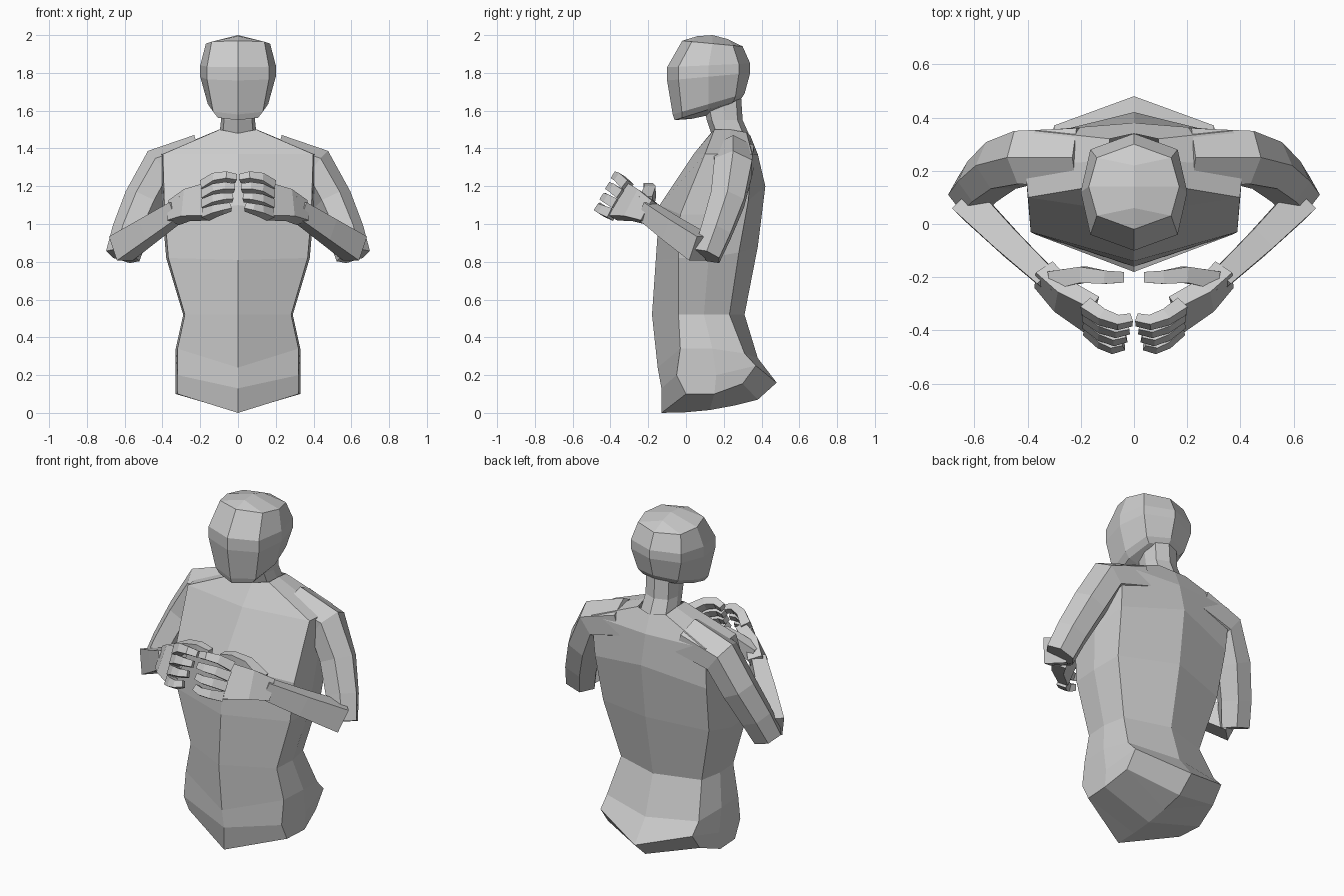
import bpy, bmesh
from math import cos, sin, pi
from mathutils import Vector

cube = bpy.data.objects.get("Cube")
if cube:
    bpy.data.objects.remove(cube, do_unlink=True)

clay = bpy.data.materials.new("clay_grey")
clay.use_nodes = True
GREY = (0.6, 0.6, 0.6, 1)
clay.diffuse_color = GREY
clay.node_tree.nodes["Principled BSDF"].inputs["Base Color"].default_value = GREY


def finish(name, bm):
    """Mirror the left half to the right and make a flat shaded object."""
    geom = bm.verts[:] + bm.edges[:] + bm.faces[:]
    bmesh.ops.mirror(bm, geom=geom, axis='X', merge_dist=0.001)
    bmesh.ops.recalc_face_normals(bm, faces=bm.faces)
    mesh = bpy.data.meshes.new(name)
    bm.to_mesh(mesh)
    bm.free()
    mesh.materials.append(clay)
    bpy.context.collection.objects.link(bpy.data.objects.new(name, mesh))


def oval(width, front, back, z, rise=0):
    """Half ring with chamfered corners, climbing by rise from front to back."""
    inset = 0.3 * width
    outline = [(0, front), (0.82 * width, front + inset), (width, (front + back) / 2),
               (0.82 * width, back - inset), (0, back)]
    return [Vector((x, y, z + rise * (y - front) / (back - front))) for x, y in outline]


def trunk(width, front, corner, rear, back, front_z, side_z, back_z, lift=0):
    """Half ring with ridged front and back; lift raises the rear corner."""
    return [Vector((0, front, front_z)),
            Vector((0.97 * width, corner, side_z)),
            Vector((width, corner * 0.5 + rear * 0.5, side_z)),
            Vector((0.91 * width, rear, (side_z + back_z) / 2 + lift)),
            Vector((0, back, back_z))]


def seam(ring, bulge):
    """Centre line arc between the ends of a half ring, used to close it."""
    n = len(ring) - 1
    up = Vector((0, 0, bulge))
    return [ring[0].lerp(ring[n], i / n) + up * sin(pi * i / n) for i in range(n + 1)]


def half_loft(name, rings):
    """Skin half rings that run from front centre round the left to back centre."""
    bm = bmesh.new()
    rows = [[bm.verts.new(p) for p in ring] for ring in rings]
    for lo, hi in zip(rows, rows[1:]):
        for i in range(len(lo) - 1):
            bm.faces.new((lo[i], lo[i + 1], hi[i + 1], hi[i]))
    bmesh.ops.remove_doubles(bm, verts=bm.verts, dist=0.0005)
    finish(name, bm)


def add_tube(bm, path, start, end, up, sides=4):
    """Sweep a tapering section along a path; start and end are half extents along up and across."""
    path = [Vector(p) for p in path]
    last = len(path) - 1
    k = 1 / cos(pi / sides)
    rows = []
    for i, p in enumerate(path):
        d = (path[min(i + 1, last)] - path[max(i - 1, 0)]).normalized()
        a = Vector(up)
        a = (a - d * a.dot(d)).normalized()
        b = d.cross(a)
        size = Vector(start).lerp(Vector(end), i / last) * k
        angles = [2 * pi * (s + 0.5) / sides for s in range(sides)]
        rows.append([bm.verts.new(p + a * cos(t) * size.x + b * sin(t) * size.y) for t in angles])
    for lo, hi in zip(rows, rows[1:]):
        for s in range(sides):
            n = (s + 1) % sides
            bm.faces.new((lo[s], lo[n], hi[n], hi[s]))
    bm.faces.new(rows[0])
    bm.faces.new(rows[-1])


def tube(name, *args, **kw):
    bm = bmesh.new()
    add_tube(bm, *args, **kw)
    finish(name, bm)


# Torso: underside, hips, waist, ribs, chest, collar and neck base
torso = [
    trunk(.33, -.13, 0, .3, .38, 0, .1, .07, lift=.07),
    trunk(.33, -.13, -.05, .37, .48, .13, .2, .16, lift=.07),
    trunk(.33, -.15, -.03, .31, .38, .24, .34, .29),
    trunk(.29, -.18, -.04, .23, .31, .52, .52, .52),
    trunk(.38, -.16, -.04, .28, .38, .81, .82, .88),
    trunk(.4, -.14, -.03, .33, .42, 1.1, 1.05, 1.2),
    trunk(.41, .04, .1, .35, .38, 1.37, 1.37, 1.37),
    trunk(.1, .13, .15, .32, .34, 1.48, 1.5, 1.47),
]
half_loft("torso", [seam(torso[0], -.02)] + torso)

half_loft("neck", [
    oval(.1, .14, .34, 1.46),
    oval(.09, .11, .3, 1.55),
    oval(.09, .08, .29, 1.7),
])

# Head: jaw, cheeks, brow and crown
head = [
    oval(.13, -.06, .29, 1.55, rise=.11),
    oval(.16, -.07, .31, 1.58, rise=.11),
    oval(.2, -.1, .34, 1.76, rise=.04),
    oval(.2, -.1, .34, 1.83, rise=.02),
    oval(.17, -.02, .3, 1.97, rise=-.03),
]
half_loft("head", [seam(head[0], -.03)] + head + [seam(head[-1], .045)])

# Arms, the upper ones starting inside the shoulders
tube("upper_arms",
     [(.2, .25, 1.36), (.41, .25, 1.3), (.5, .22, 1.13), (.57, .16, .96), (.61, .11, .83)],
     (.11, .1), (.07, .08), up=(0, 1, 0), sides=6)
tube("forearms", [(.62, .08, .87), (.47, -.07, .97), (.32, -.21, 1.07)],
     (.07, .06), (.05, .04), up=(0, 0, 1))

# Hands: palm slab, four stacked curled fingers and a thumb
STACK = (0, .5, .8)
tube("palms", [(.34, -.19, 1.06), (.27, -.27, 1.1), (.16, -.34, 1.12)],
     (.06, .04), (.1, .03), up=STACK)

INDEX = [(.18, -.31, 1.2), (.12, -.35, 1.24), (.06, -.37, 1.25), (.01, -.36, 1.24)]
LITTLE = [(.17, -.39, 1.05), (.12, -.44, 1.07), (.08, -.46, 1.08), (.04, -.45, 1.09)]
fingers = bmesh.new()
for i in range(4):
    path = [Vector(a).lerp(Vector(b), i / 3) for a, b in zip(INDEX, LITTLE)]
    add_tube(fingers, path, (.027, .027), (.018, .018), up=STACK)
finish("fingers", fingers)

tube("thumbs", [(.3, -.21, 1.11), (.19, -.19, 1.17), (.11, -.2, 1.19), (.04, -.2, 1.18)],
     (.04, .035), (.02, .02), up=(0, 0, 1))
